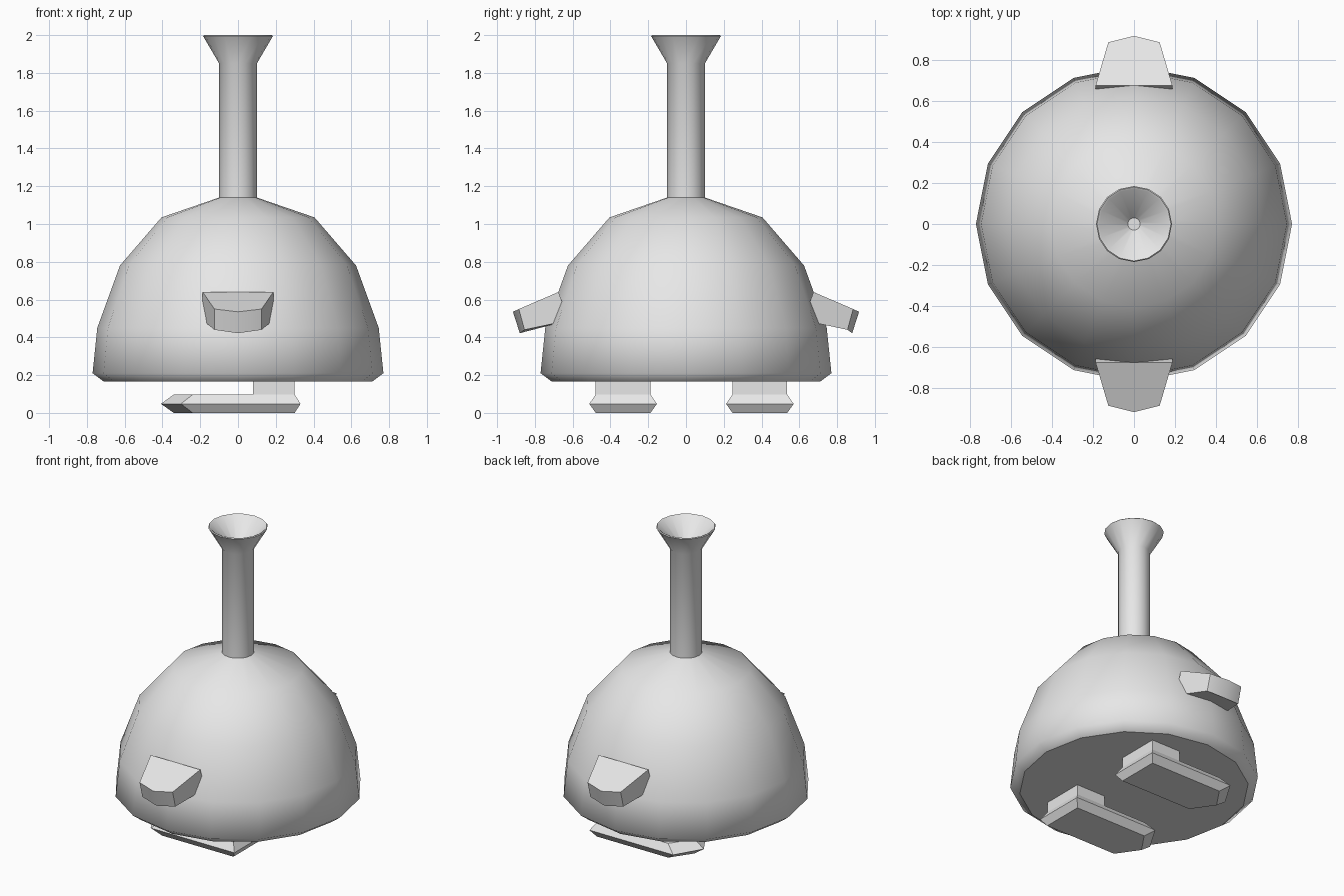
import bpy, bmesh, math

if "Cube" in bpy.data.objects:
    bpy.data.objects.remove(bpy.data.objects["Cube"])

grey = bpy.data.materials.new("plain grey")
grey.diffuse_color = (0.8, 0.8, 0.8, 1)
grey.use_nodes = True
grey.node_tree.nodes["Principled BSDF"].inputs["Base Color"].default_value = grey.diffuse_color


def finish(name, bm, angle):
    """Turn a bmesh into a named, shaded object."""
    bmesh.ops.recalc_face_normals(bm, faces=bm.faces[:])
    for f in bm.faces:
        f.smooth = True
    for e in bm.edges:
        if len(e.link_faces) == 2:
            flat = any(len(f.verts) > 8 for f in e.link_faces)
            e.smooth = not flat and e.calc_face_angle(0) < math.radians(angle)
    mesh = bpy.data.meshes.new(name)
    bm.to_mesh(mesh)
    bm.free()
    mesh.materials.append(grey)
    ob = bpy.data.objects.new(name, mesh)
    bpy.context.collection.objects.link(ob)
    return ob


def loft(name, rings, angle):
    """Skin a list of equal-length rings and cap both ends."""
    bm = bmesh.new()
    loops = [[bm.verts.new(p) for p in ring] for ring in rings]
    n = len(loops[0])
    for a, b in zip(loops, loops[1:]):
        for i in range(n):
            j = (i + 1) % n
            bm.faces.new((a[i], a[j], b[j], b[i]))
    bm.faces.new(loops[0])
    bm.faces.new(loops[-1])
    return finish(name, bm, angle)


def lathe(name, profile, angle, sides=16):
    turn = [2 * math.pi * i / sides for i in range(sides)]
    return loft(name, [[(r * math.cos(t), r * math.sin(t), z) for t in turn]
                       for r, z in profile], angle)


# Domed body with a chamfered base
lathe("body", [(0.71, 0.165), (0.77, 0.21), (0.745, 0.45), (0.625, 0.78),
               (0.405, 1.035), (0.1, 1.14)], 80)

# Chimney with a flared, hollow mouth
lathe("chimney", [(0.1, 1.1), (0.1, 1.85), (0.185, 1.995), (0.18, 2.0),
                  (0.17, 1.995), (0.03, 1.85)], 45)


# Mitten-shaped arms, one at the front and one at the back
def mitten(side, base, corner, tip):
    (bx, by, bz), (cx, cy, cz), (ty, tz) = base, corner, tip
    pts = [(-bx, by, bz), (-cx, cy, cz), (0, ty, tz), (cx, cy, cz), (bx, by, bz)]
    return [(x, side * y, z) for x, y, z in pts]


for side, name in ((-1, "front_arm"), (1, "back_arm")):
    loft(name, [
        mitten(side, (0.187, 0.62, 0.49), (0.125, 0.855, 0.44), (0.88, 0.422)),
        mitten(side, (0.187, 0.675, 0.64), (0.125, 0.885, 0.55), (0.916, 0.535)),
    ], 60)


# Feet with a bulging rim and pointed toe, each under a short leg
def sole(y, grow, z):
    w = 0.145 + grow * 0.55
    heel, corner, tip = 0.30 + grow * 0.5, -0.24 - grow, -0.34 - grow * 1.1
    return [(heel, y - w, z), (heel, y + w, z), (corner, y + w, z),
            (tip, y, z), (corner, y - w, z)]


for y, name in ((-0.333, "front"), (0.391, "back")):
    loft(name + "_foot", [sole(y, 0, 0), sole(y, 0.062, 0.048), sole(y, 0, 0.097)], 30)
    loft(name + "_leg", [[(0.30, y - 0.145, z), (0.30, y + 0.145, z),
                          (0.08, y + 0.145, z), (0.08, y - 0.145, z)]
                         for z in (0.09, 0.18)], 30)
